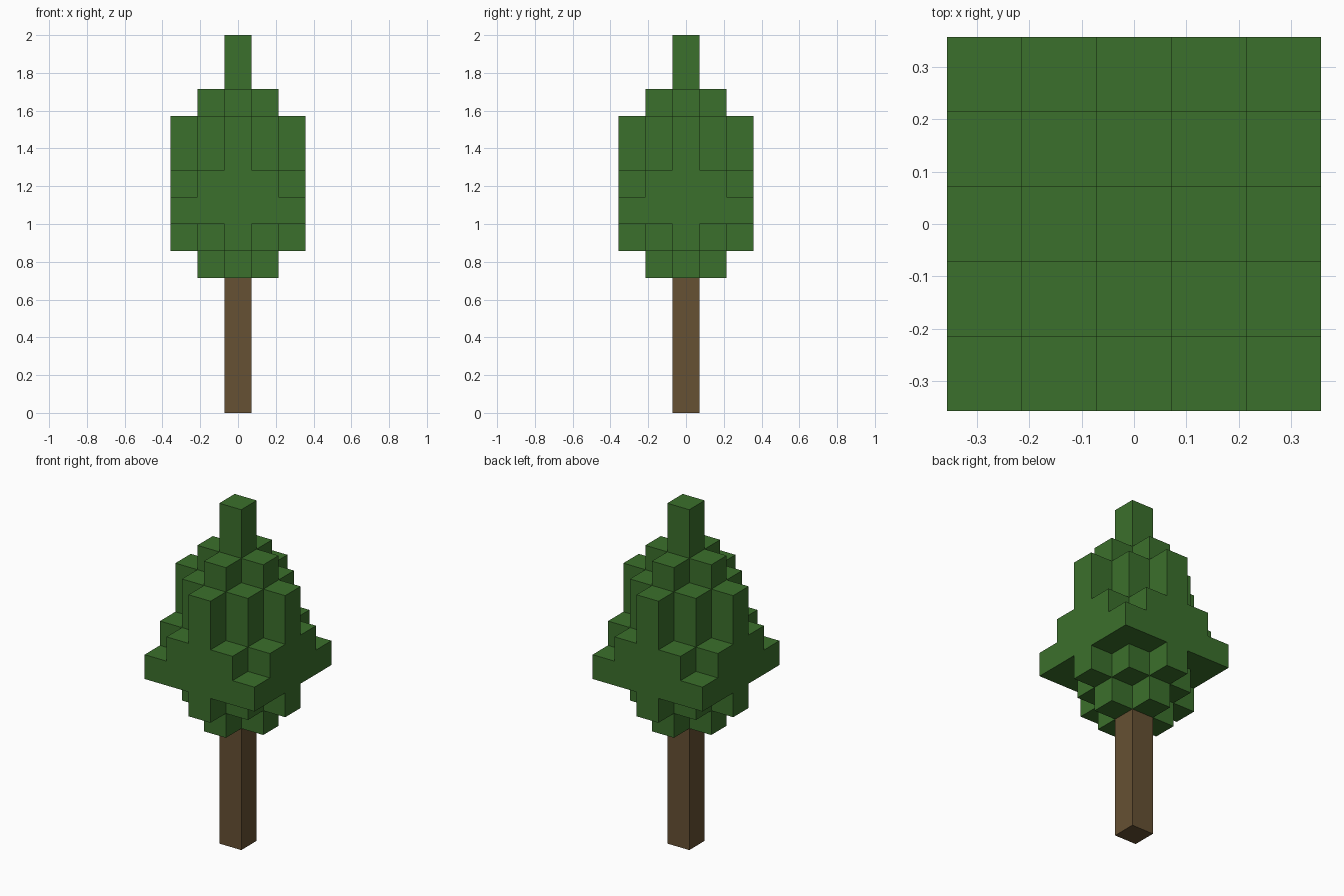
import bpy
import bmesh
from mathutils import Vector

cube = bpy.data.objects.get("Cube")
if cube:
    bpy.data.objects.remove(cube, do_unlink=True)

UNIT = 2 / 14  # edge of one block


def make_material(name, rgb):
    mat = bpy.data.materials.new(name)
    mat.use_nodes = True
    colour = (*rgb, 1)
    mat.diffuse_color = colour
    mat.node_tree.nodes["Principled BSDF"].inputs["Base Color"].default_value = colour
    return mat


def block_object(name, cells, mat):
    """Build the outer skin of a set of unit blocks."""
    bm = bmesh.new()
    for cell in cells:
        for axis in range(3):
            for sign in (-1, 1):
                normal = Vector((0, 0, 0))
                normal[axis] = sign
                if tuple(int(c + n) for c, n in zip(cell, normal)) in cells:
                    continue
                u = Vector((0, 0, 0))
                u[(axis + 1) % 3] = 0.5
                v = normal.cross(u)
                centre = Vector(cell) + Vector((0, 0, 0.5)) + normal / 2
                corners = (-u - v, u - v, u + v, v - u)
                bm.faces.new([bm.verts.new((centre + c) * UNIT) for c in corners])
    bmesh.ops.remove_doubles(bm, verts=bm.verts, dist=UNIT / 100)
    mesh = bpy.data.meshes.new(name)
    bm.to_mesh(mesh)
    bm.free()
    mesh.materials.append(mat)
    obj = bpy.data.objects.new(name, mesh)
    bpy.context.collection.objects.link(obj)
    return obj


leaf_green = make_material("leaf green", (0.044, 0.162, 0.025))
bark_brown = make_material("bark brown", (0.133, 0.082, 0.033))

# Trunk: a single column of blocks
block_object("trunk", {(0, 0, z) for z in range(5)}, bark_brown)

# Foliage: each layer is a square clipped to |x| + |y| <= reach
reach_by_layer = {5: 1, 6: 2, 7: 4, 8: 3, 9: 2, 10: 2, 11: 1, 12: 0, 13: 0}
foliage = {
    (x, y, z)
    for z, reach in reach_by_layer.items()
    for x in range(-2, 3)
    for y in range(-2, 3)
    if abs(x) + abs(y) <= reach
}
block_object("foliage", foliage, leaf_green)
